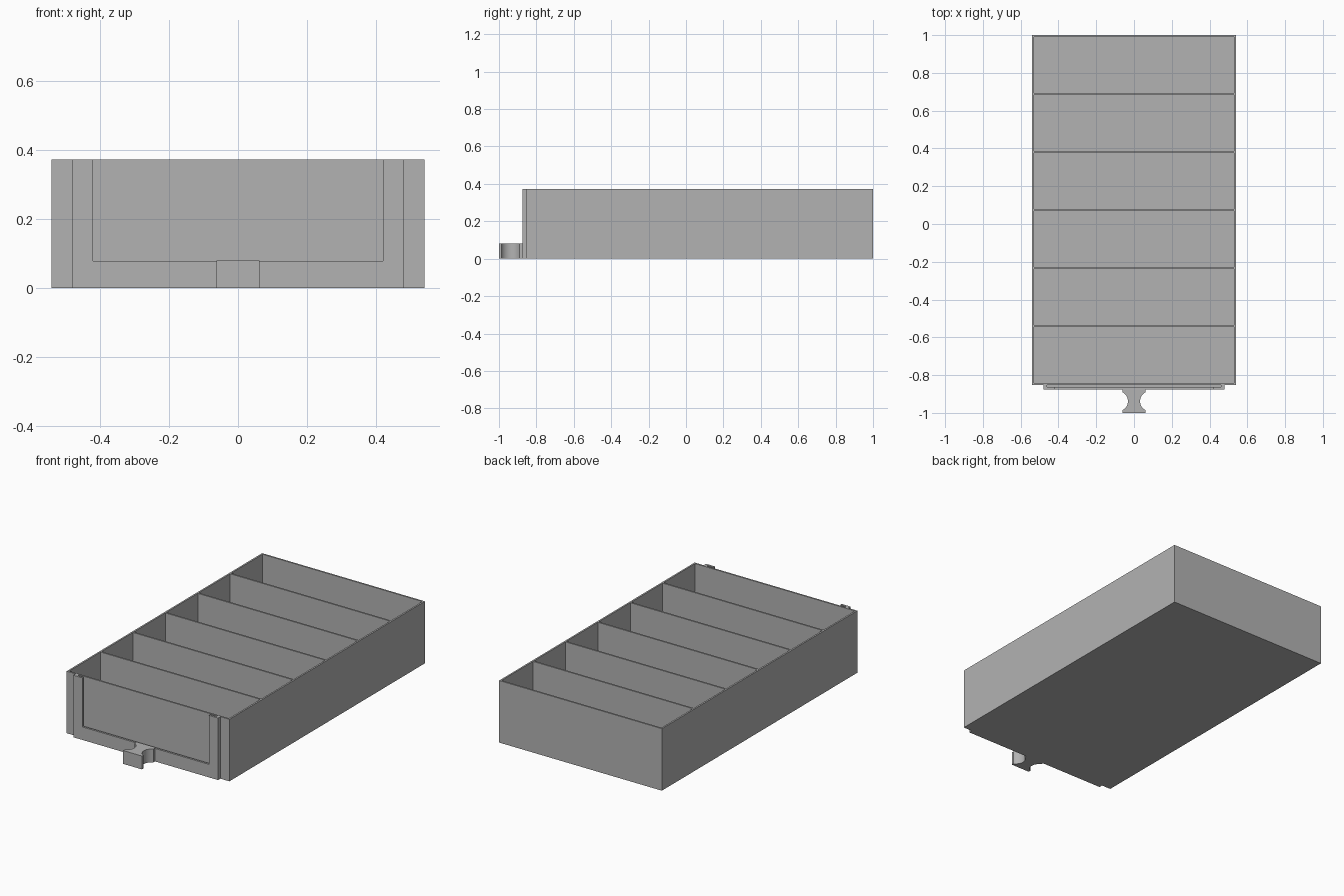
import bpy, bmesh, math
from mathutils import Vector

cube = bpy.data.objects.get("Cube")
if cube:
    bpy.data.objects.remove(cube, do_unlink=True)

grey = bpy.data.materials.new("plain_grey")
grey.use_nodes = True
colour = (0.45, 0.45, 0.45, 1)
grey.diffuse_color = colour
grey.node_tree.nodes["Principled BSDF"].inputs["Base Color"].default_value = colour

W, H, FRONT, BACK = 0.54, 0.372, -0.853, 1.0   # drawer half width, height, ends
WALL, CELLS = 0.01, 6


def prism(name, points, direction):
    """Extrude a closed planar outline along a direction."""
    bm = bmesh.new()
    face = bm.faces.new([bm.verts.new(p) for p in points])
    out = bmesh.ops.extrude_face_region(bm, geom=[face])
    moved = [v for v in out["geom"] if isinstance(v, bmesh.types.BMVert)]
    bmesh.ops.translate(bm, vec=Vector(direction), verts=moved)
    bmesh.ops.recalc_face_normals(bm, faces=bm.faces)
    mesh = bpy.data.meshes.new(name)
    bm.to_mesh(mesh)
    bm.free()
    mesh.materials.append(grey)
    obj = bpy.data.objects.new(name, mesh)
    bpy.context.collection.objects.link(obj)
    return obj


def box(name, x, y0, y1, z0, z1):
    return prism(name, [(-x, y0, z0), (x, y0, z0), (x, y1, z0), (-x, y1, z0)], (0, 0, z1 - z0))


def u_frame(name, outer, inner, sill, y0, y1):
    """Flat U, open at the top, facing the front."""
    outline = [(-outer, 0), (outer, 0), (outer, H), (inner, H),
               (inner, sill), (-inner, sill), (-inner, H), (-outer, H)]
    return prism(name, [(x, y0, z) for x, z in outline], (0, y1 - y0, 0))


# Drawer body with a row of equal compartments hollowed out
drawer = box("drawer_body", W, FRONT, BACK, 0, H)
pitch = (BACK - FRONT - WALL) / CELLS
for i in range(CELLS):
    start = FRONT + WALL + i * pitch
    cutter = box("compartment_cutter", W - WALL, start, start + pitch - WALL, WALL, H + 0.1)
    cutter.hide_render = True
    mod = drawer.modifiers.new("compartment", "BOOLEAN")
    mod.operation, mod.solver, mod.object = "DIFFERENCE", "EXACT", cutter
    bpy.context.view_layer.objects.active = drawer
    bpy.ops.object.modifier_apply(modifier=mod.name)
    bpy.data.objects.remove(cutter, do_unlink=True)

# Label holder: a spacer forming the slot, and a lip in front of it
u_frame("label_slot_spacer", 0.48, 0.46, 0.04, -0.863, FRONT)
u_frame("label_holder_lip", 0.48, 0.42, 0.078, -0.875, -0.863)

# Pull handle with concave finger grips on both sides
half, y_mid, chord, depth = 0.062, -0.938, 0.048, 0.03
radius = (chord ** 2 + depth ** 2) / (2 * depth)
sweep = math.asin(chord / radius)
side = [(half, -1.0)]
for i in range(17):
    a = sweep * (i / 8 - 1)
    side.append((half - depth + radius * (1 - math.cos(a)), y_mid + radius * math.sin(a)))
side.append((half, -0.875))
outline = side + [(-x, y) for x, y in reversed(side)]
handle = prism("pull_handle", [(x, y, 0) for x, y in outline], (0, 0, 0.08))
bpy.ops.object.select_all(action="DESELECT")
handle.select_set(True)
bpy.context.view_layer.objects.active = handle
bpy.ops.object.shade_smooth_by_angle(angle=math.radians(30))
